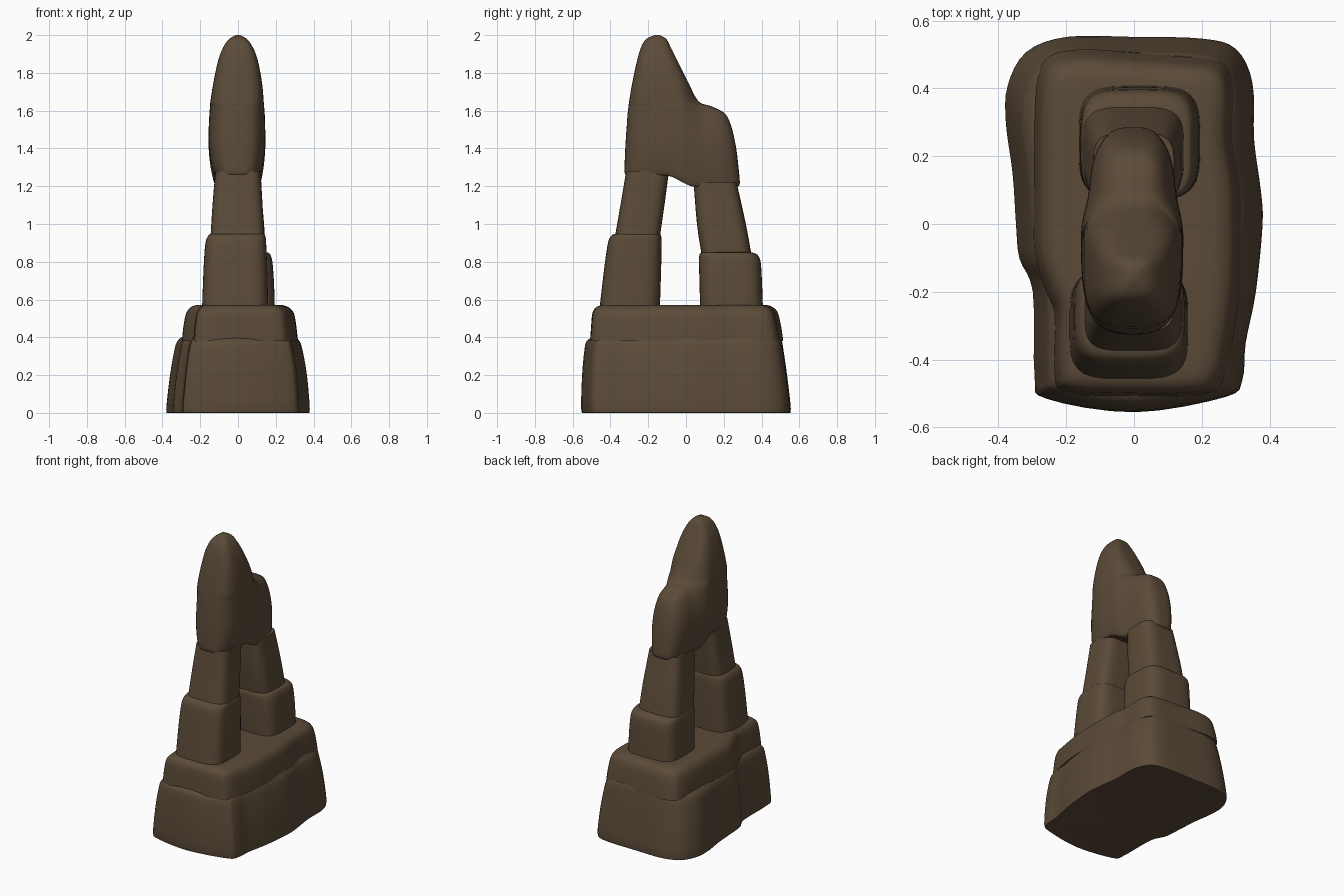
import bpy, bmesh, math

if "Cube" in bpy.data.objects:
    bpy.data.objects.remove(bpy.data.objects["Cube"])

stone = bpy.data.materials.new("brown_stone")
stone.diffuse_color = (0.105, 0.070, 0.040, 1)
stone.use_nodes = True
stone.node_tree.nodes["Principled BSDF"].inputs["Base Color"].default_value = stone.diffuse_color


def spline(pts, steps, closed):
    """Catmull-Rom interpolation of tuples of any length."""
    n, out = len(pts), []
    pick = (lambda i: pts[i % n]) if closed else (lambda i: pts[max(0, min(n - 1, i))])
    for i in range(n if closed else n - 1):
        for k in range(steps):
            t = k / steps
            out.append(tuple(
                0.5 * (2 * b + (c - a) * t + (2 * a - 5 * b + 4 * c - d) * t * t
                       + (3 * b - a - 3 * c + d) * t ** 3)
                for a, b, c, d in zip(pick(i - 1), pick(i), pick(i + 1), pick(i + 2))))
    if not closed:
        out.append(pts[-1])
    return out


def rounded_box(power, n=72):
    """Superellipse filling the unit square, starting at the front."""
    out = []
    for i in range(n):
        a = 2 * math.pi * i / n - math.pi / 2
        c, s = math.cos(a), math.sin(a)
        r = (abs(c) ** power + abs(s) ** power) ** (-1 / power)
        out.append((c * r, s * r))
    return out


def outline(pts):
    """Smooth free outline scaled to the unit square."""
    p = spline(pts, 4, True)
    xs, ys = [q[0] for q in p], [q[1] for q in p]
    fit = lambda v, a: 2 * (v - min(a)) / (max(a) - min(a)) - 1
    return [(fit(x, xs), fit(y, ys)) for x, y in p]


def rock(name, ring, sections, warp=None):
    """Loft a ring through sections (z, x0, x1, y0, y1)."""
    bm = bmesh.new()
    rows = []
    for z, x0, x1, y0, y1 in spline(sections, 3, False):
        row = []
        for u, v in ring:
            p = ((x0 + x1) / 2 + u * (x1 - x0) / 2, (y0 + y1) / 2 + v * (y1 - y0) / 2, z)
            row.append(bm.verts.new(warp(*p) if warp else p))
        rows.append(row)
    n = len(ring)
    for a, b in zip(rows, rows[1:]):
        for i in range(n):
            j = (i + 1) % n
            bm.faces.new((a[i], a[j], b[j], b[i]))
    for r in (rows[0], rows[-1]):  # caps as strips across x
        bm.faces.new((r[0], r[1], r[n - 1]))
        for i in range(1, n // 2 - 1):
            bm.faces.new((r[i], r[i + 1], r[n - i - 1], r[n - i]))
        bm.faces.new((r[n // 2 - 1], r[n // 2], r[n // 2 + 1]))
    bmesh.ops.recalc_face_normals(bm, faces=bm.faces)
    me = bpy.data.meshes.new(name)
    bm.to_mesh(me)
    bm.free()
    me.materials.append(stone)
    ob = bpy.data.objects.new(name, me)
    bpy.context.collection.objects.link(ob)
    bpy.ops.object.select_all(action='DESELECT')
    ob.select_set(True)
    bpy.context.view_layer.objects.active = ob
    bpy.ops.object.shade_smooth_by_angle(angle=math.radians(50))
    return ob


# Irregular two-step base
lower = outline([
    (0, -.555), (.27, -.51), (.32, -.46), (.33, -.35), (.36, -.2), (.38, 0), (.375, .1),
    (.355, .25), (.35, .42), (.30, .52), (.2, .55), (0, .555), (-.2, .555), (-.32, .51),
    (-.375, .41), (-.38, .3), (-.36, .15), (-.35, 0), (-.34, -.1), (-.30, -.2),
    (-.295, -.45), (-.26, -.515)])
rock("base_lower", lower, [
    (0, -.37, .37, -.54, .54), (.02, -.38, .38, -.555, .555), (.2, -.36, .365, -.55, .535),
    (.34, -.335, .34, -.537, .515), (.38, -.32, .325, -.525, .508), (.40, -.30, .31, -.50, .50)])
upper = outline([
    (0, -.505), (.2, -.5), (.26, -.46), (.285, -.36), (.31, -.2), (.315, 0), (.31, .12),
    (.29, .25), (.29, .4), (.25, .47), (.12, .487), (0, .495), (-.15, .505), (-.25, .485),
    (-.285, .42), (-.295, .3), (-.295, .1), (-.295, -.08), (-.26, -.2), (-.235, -.27),
    (-.235, -.44), (-.2, -.495)])
rock("base_upper", upper, [
    (.38, -.297, .317, -.508, .515), (.45, -.29, .31, -.503, .505), (.52, -.277, .298, -.497, .49),
    (.55, -.26, .28, -.485, .472), (.567, -.235, .25, -.46, .445), (.572, -.2, .22, -.42, .41)])

# Stacked leg blocks
block = rounded_box(4)
rock("front_leg_lower", block, [
    (.56, -.19, .16, -.457, -.138), (.75, -.183, .155, -.435, -.132), (.88, -.175, .15, -.417, -.129),
    (.925, -.165, .147, -.405, -.13), (.945, -.15, .14, -.385, -.135), (.95, -.13, .12, -.36, -.15)])
rock("front_leg_upper", block, [
    (.94, -.145, .14, -.375, -.137), (1.1, -.135, .13, -.347, -.114), (1.28, -.12, .12, -.317, -.09)])
rock("back_leg_lower", block, [
    (.56, -.163, .195, .075, .407), (.7, -.16, .19, .071, .402), (.8, -.157, .182, .069, .395),
    (.835, -.152, .172, .071, .38), (.848, -.145, .16, .08, .355), (.852, -.12, .13, .1, .33)])
rock("back_leg_upper", block, [
    (.84, -.15, .147, .082, .346), (1.0, -.14, .138, .058, .317), (1.22, -.12, .118, .04, .268)])


# Leaning cap stone: peak at the front, lower shoulder at the back
def cap_shape(x, y, z):
    step = lambda a, b: (lambda t: t * t * (3 - 2 * t))(max(0, min(1, (y - a) / (b - a))))
    h = max(0, min(1, (z - 1.2) / .43))
    back = step(-.03, .11)
    x *= 1 - back * (.13 + .35 * h ** 5)
    z += .06 * (1 - step(-.11, .05)) * max(0, 1 - (z - 1.2) / .4)
    return x, y, z


rock("cap_stone", rounded_box(3.4), [
    (1.197, -.12, .115, -.315, .272), (1.215, -.132, .125, -.325, .285), (1.3, -.148, .138, -.324, .278),
    (1.4, -.156, .145, -.32, .266), (1.5, -.155, .144, -.314, .245), (1.57, -.152, .142, -.31, .218),
    (1.6, -.15, .14, -.307, .185), (1.625, -.148, .138, -.304, .13), (1.65, -.146, .136, -.301, .065),
    (1.75, -.13, .127, -.284, .012), (1.87, -.104, .104, -.258, -.048), (1.94, -.076, .076, -.236, -.083),
    (1.98, -.046, .046, -.21, -.105), (2.0, -.012, .012, -.165, -.14)], cap_shape)
